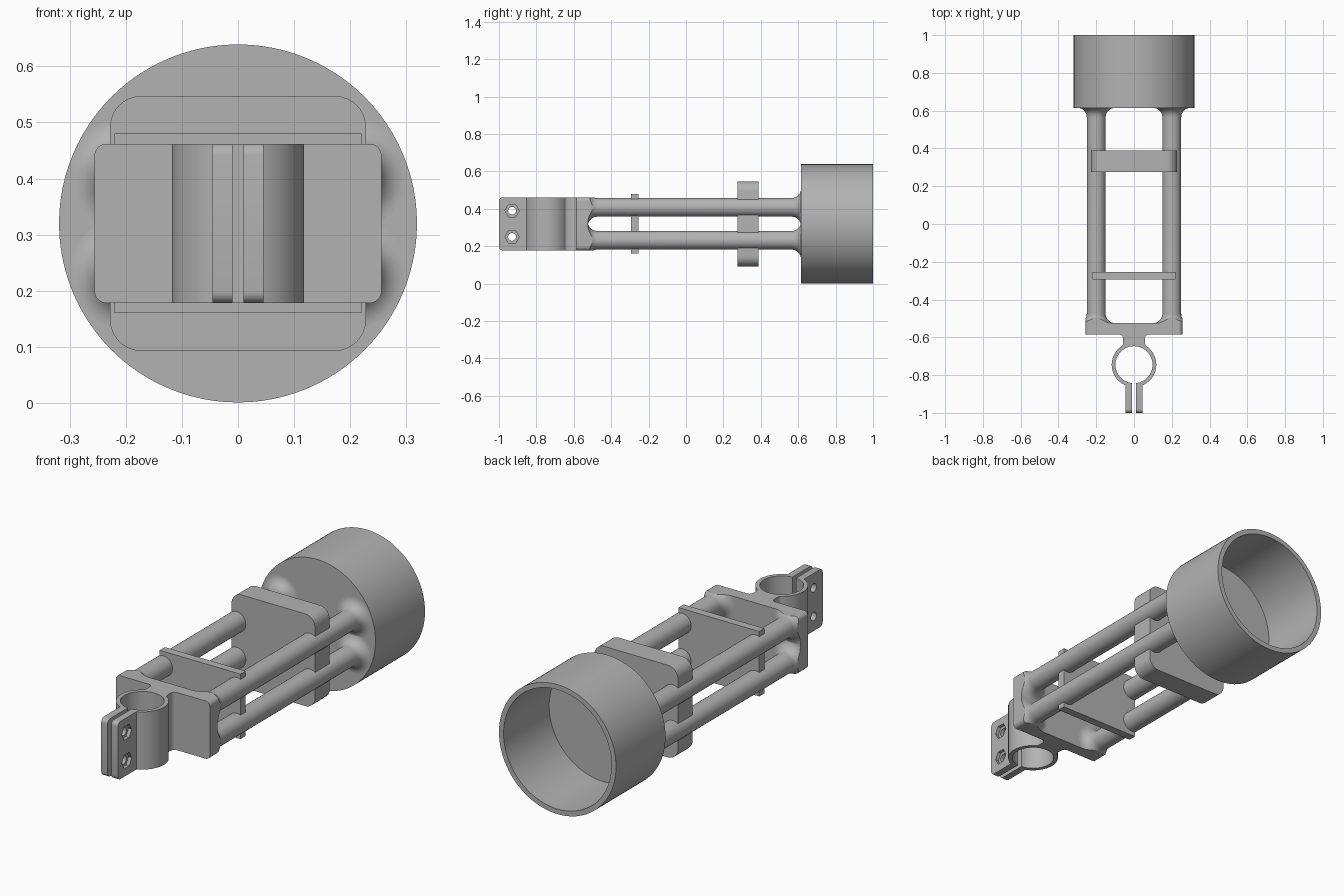
import bpy, bmesh
from math import sin, cos, pi, radians, asin, sqrt

if "Cube" in bpy.data.objects:
    bpy.data.objects.remove(bpy.data.objects["Cube"])

grey = bpy.data.materials.new("plain_grey")
grey.use_nodes = True
GREY = (0.45, 0.45, 0.45, 1)
grey.diffuse_color = GREY
grey.node_tree.nodes["Principled BSDF"].inputs["Base Color"].default_value = GREY

ZC = 0.32           # height of the long axis
ROD_X, ROD_Z, ROD_R, FILLET = 0.20, 0.088, 0.05, 0.05
PLATE_FRONT, PLATE_BACK = -0.585, -0.525
CUP_FRONT = 0.615
RING_Y, RING_OUT, RING_IN = -0.745, 0.118, 0.098


def finish(name, bm, smooth=True):
    bmesh.ops.recalc_face_normals(bm, faces=bm.faces)
    mesh = bpy.data.meshes.new(name)
    bm.to_mesh(mesh)
    bm.free()
    ob = bpy.data.objects.new(name, mesh)
    bpy.context.collection.objects.link(ob)
    mesh.materials.append(grey)
    if smooth:
        shade(ob)
    return ob


def shade(ob):
    bpy.ops.object.select_all(action='DESELECT')
    ob.select_set(True)
    bpy.context.view_layer.objects.active = ob
    bpy.ops.object.shade_smooth_by_angle(angle=radians(30))


def prism(points, direction):
    """Extruded closed outline of 3D points."""
    bm = bmesh.new()
    face = bm.faces.new([bm.verts.new(p) for p in points])
    ext = bmesh.ops.extrude_face_region(bm, geom=[face])
    verts = [g for g in ext["geom"] if isinstance(g, bmesh.types.BMVert)]
    bmesh.ops.translate(bm, verts=verts, vec=direction)
    return bm


def lathe(profile, x, z, segments):
    """Turn a closed (radius, y) profile about an axis along y."""
    bm = bmesh.new()
    verts = [bm.verts.new((r, y, 0)) for r, y in profile]
    edges = [bm.edges.new(pair) for pair in zip(verts, verts[1:])]
    bmesh.ops.spin(bm, geom=verts + edges, cent=(0, 0, 0), axis=(0, 1, 0),
                   angle=2 * pi, steps=segments, use_duplicate=False)
    bmesh.ops.remove_doubles(bm, verts=bm.verts, dist=1e-5)
    bmesh.ops.translate(bm, verts=bm.verts, vec=(x, 0, z))
    return bm


def rounded_plate(w, h, y0, y1, radius):
    """Upright plate with rounded corners, given half width and half height."""
    pts = []
    for i, (sx, sz) in enumerate([(1, 1), (-1, 1), (-1, -1), (1, -1)]):
        for k in range(9):
            a = (i + k / 8) * pi / 2
            pts.append((sx * (w - radius) + radius * cos(a), y0,
                        ZC + sz * (h - radius) + radius * sin(a)))
    return prism(pts, (0, y1 - y0, 0))


def boolean(ob, cutter, operation):
    mod = ob.modifiers.new("cut", 'BOOLEAN')
    mod.operation, mod.object, mod.solver = operation, cutter, 'EXACT'
    bpy.ops.object.select_all(action='DESELECT')
    bpy.context.view_layer.objects.active = ob
    ob.select_set(True)
    bpy.ops.object.modifier_apply(modifier=mod.name)
    bpy.data.objects.remove(cutter)
    shade(ob)


# Open cup at the back
finish("cup", lathe([(0, CUP_FRONT), (0.319, CUP_FRONT), (0.319, 1), (0.294, 1),
                     (0.294, 0.645), (0, 0.645)], 0, ZC, 96))

# Plates across the rods and the front mounting plate
finish("rear_plate", rounded_plate(0.228, 0.227, 0.275, 0.388, 0.055))
bm = bmesh.new()
bmesh.ops.create_cube(bm, size=1)
bmesh.ops.scale(bm, verts=bm.verts, vec=(0.44, 0.04, 0.32))
bmesh.ops.translate(bm, verts=bm.verts, vec=(0, -0.275, ZC))
finish("middle_plate", bm, smooth=False)
finish("front_plate", rounded_plate(0.256, 0.142, PLATE_FRONT, PLATE_BACK, 0.022))


# Four rods, each flaring into the cup and into the front plate
def flare(y_wall, sign):
    return [(ROD_R + FILLET * (1 - cos(a)), y_wall + sign * FILLET * (1 - sin(a)))
            for a in [k / 12 * pi / 2 for k in range(13)]]


for sx, side in ((1, "left"), (-1, "right")):
    for sz, level in ((1, "upper"), (-1, "lower")):
        x, z = sx * ROD_X, ZC + sz * ROD_Z
        rear = [(0, 0)] + flare(CUP_FRONT, -1) + [(0, CUP_FRONT)]
        rear.insert(1, (ROD_R, 0))
        finish(f"{side}_{level}_rod_rear", lathe(rear, x, z, 48))
        front = [(0, 0), (ROD_R, 0)] + flare(PLATE_BACK, 1) + [(0, PLATE_BACK)]
        rod = finish(f"{side}_{level}_rod_front", lathe(front, x, z, 48))
        trim = finish("trim", rounded_plate(0.256, 0.142, -0.7, 0.1, 0.022), False)
        boolean(rod, trim, 'INTERSECT')

# Neck between the front plate and the clamp
half = [(0.074, PLATE_FRONT), (0.065, -0.589), (0.059, -0.597), (0.057, -0.61),
        (0.057, -0.628), (0.059, -0.638), (0.063, -0.645)]
outline = half + [(-x, y) for x, y in reversed(half)]
HEIGHT = 0.284
BOTTOM = ZC - HEIGHT / 2
finish("neck", prism([(x, y, BOTTOM) for x, y in outline], (0, 0, HEIGHT)))

# Split clamp ring with two ears
EAR_IN, EAR_OUT, EAR_END = 0.01, 0.045, -1.0


def arc(radius, half_gap):
    start = asin(half_gap / radius)
    angles = [-pi / 2 + start + (2 * pi - 2 * start) * k / 72 for k in range(73)]
    return [(radius * cos(a), RING_Y + radius * sin(a)) for a in angles]


outline = ([(EAR_IN, EAR_END), (EAR_OUT, EAR_END)] + arc(RING_OUT, EAR_OUT)
           + [(-EAR_OUT, EAR_END), (-EAR_IN, EAR_END)] + arc(RING_IN, EAR_IN)[::-1])
bm = prism([(x, y, BOTTOM) for x, y in outline], (0, 0, HEIGHT))
corners = [e for e in bm.edges if all(v.co.y < EAR_END + 0.001 for v in e.verts)
           and abs(e.verts[0].co.z - e.verts[1].co.z) < 0.001]
bmesh.ops.bevel(bm, geom=corners, offset=0.02, segments=6, profile=0.5, affect='EDGES')
clamp = finish("clamp", bm)


# Bolt holes with six-sided nut pockets on the left ear
def bore(sides, radius, x0, x1, z):
    pts = [(x0, -0.93 + radius * cos(2 * pi * k / sides),
            z + radius * sin(2 * pi * k / sides)) for k in range(sides)]
    return finish("bore", prism(pts, (x1 - x0, 0, 0)), False)


for z in (ZC - 0.07, ZC + 0.07):
    boolean(clamp, bore(24, 0.021, -0.1, 0.1, z), 'DIFFERENCE')
    boolean(clamp, bore(6, 0.038, 0.028, 0.1, z), 'DIFFERENCE')
